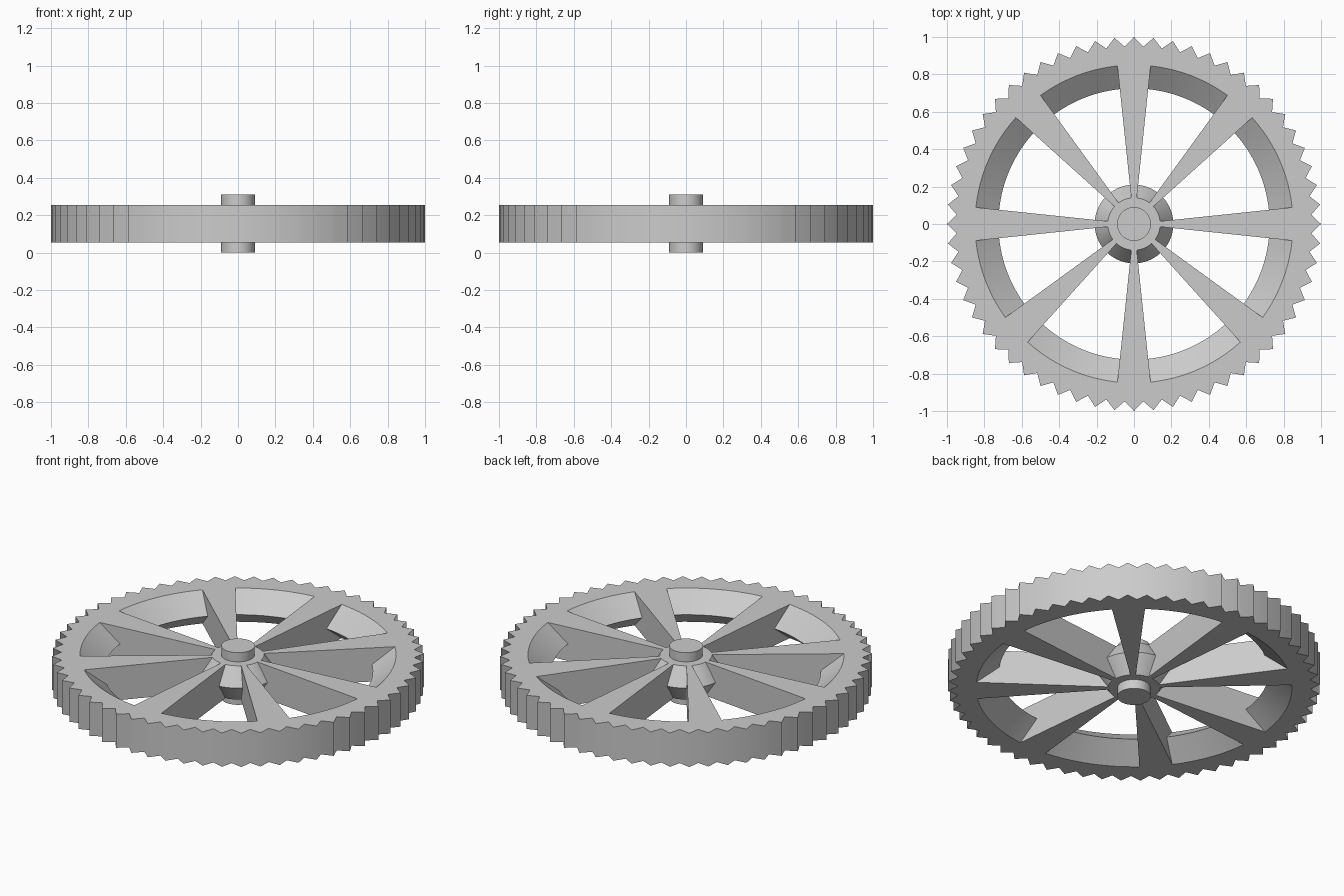
import bpy, bmesh, math

if "Cube" in bpy.data.objects:
    bpy.data.objects.remove(bpy.data.objects["Cube"])

BOT, MID, TOP = 0.055, 0.155, 0.255
AXLE, HUB, HUB_MID, RIM_MID, RIM, ROOT, TIP = 0.09, 0.14, 0.21, 0.725, 0.85, 0.95, 1.0
STEPS = 120                      # two per tooth
SPOKES = (0, 48, 90, 132, 180, 222, 270, 318)


def point(k, r, z):
    a = math.radians(3 * k)
    return (r * math.cos(a), r * math.sin(a), z)


def is_spoke(k):
    mid = 3 * k + 1.5
    return any(abs((mid - s + 180) % 360 - 180) < 6 for s in SPOKES)


def outer(k):
    return TIP if k % 2 == 0 else ROOT


def finish(name, bm):
    mesh = bpy.data.meshes.new(name)
    bm.to_mesh(mesh)
    bm.free()
    obj = bpy.data.objects.new(name, mesh)
    bpy.context.collection.objects.link(obj)
    return obj


def build_gear():
    bm = bmesh.new()
    wall_tag = bm.faces.layers.int.new("tooth_wall")

    def face(pts):
        return bm.faces.new([bm.verts.new(p) for p in pts])

    def strip(k, p, q):
        # one sector of a swept line from p to q, each given as (radius, z)
        def r(v, j):
            return outer(j) if v == TIP else v
        return face([point(k, r(p[0], k), p[1]), point(k + 1, r(p[0], k + 1), p[1]),
                     point(k + 1, r(q[0], k + 1), q[1]), point(k, r(q[0], k), q[1])])

    # toothed edge, bore, and flat rings of rim and hub
    for k in range(STEPS):
        strip(k, (TIP, BOT), (TIP, TOP))[wall_tag] = 1
        strip(k, (AXLE, BOT), (AXLE, TOP))
        for z in (BOT, TOP):
            strip(k, (RIM, z), (TIP, z))
            strip(k, (AXLE, z), (HUB, z))
            if is_spoke(k):
                strip(k, (HUB, z), (RIM, z))
            else:
                # V-shaped inner rim and bulging hub inside the windows
                strip(k, (RIM_MID, MID), (RIM, z))
                strip(k, (HUB, z), (HUB_MID, MID))
        # upright sides of the wedge spokes
        if is_spoke(k) != is_spoke(k - 1):
            face([point(k, r, z) for r, z in ((HUB, TOP), (RIM, TOP), (RIM_MID, MID),
                                              (RIM, BOT), (HUB, BOT), (HUB_MID, MID))])

    bmesh.ops.remove_doubles(bm, verts=bm.verts[:], dist=0.0005)
    bmesh.ops.recalc_face_normals(bm, faces=bm.faces[:])
    # smooth shading along the teeth, crisp everywhere else
    for f in bm.faces:
        f.smooth = True
    for e in bm.edges:
        teeth = all(f[wall_tag] for f in e.link_faces)
        e.smooth = teeth or e.calc_face_angle(0) < math.radians(30)
    return finish("spoked_gear_wheel", bm)


def build_axle():
    bpy.ops.mesh.primitive_cylinder_add(vertices=60, radius=AXLE, depth=0.31,
                                        location=(0, 0, MID))
    bpy.context.object.name = "axle"
    bpy.ops.object.shade_smooth_by_angle()


build_gear()
build_axle()
